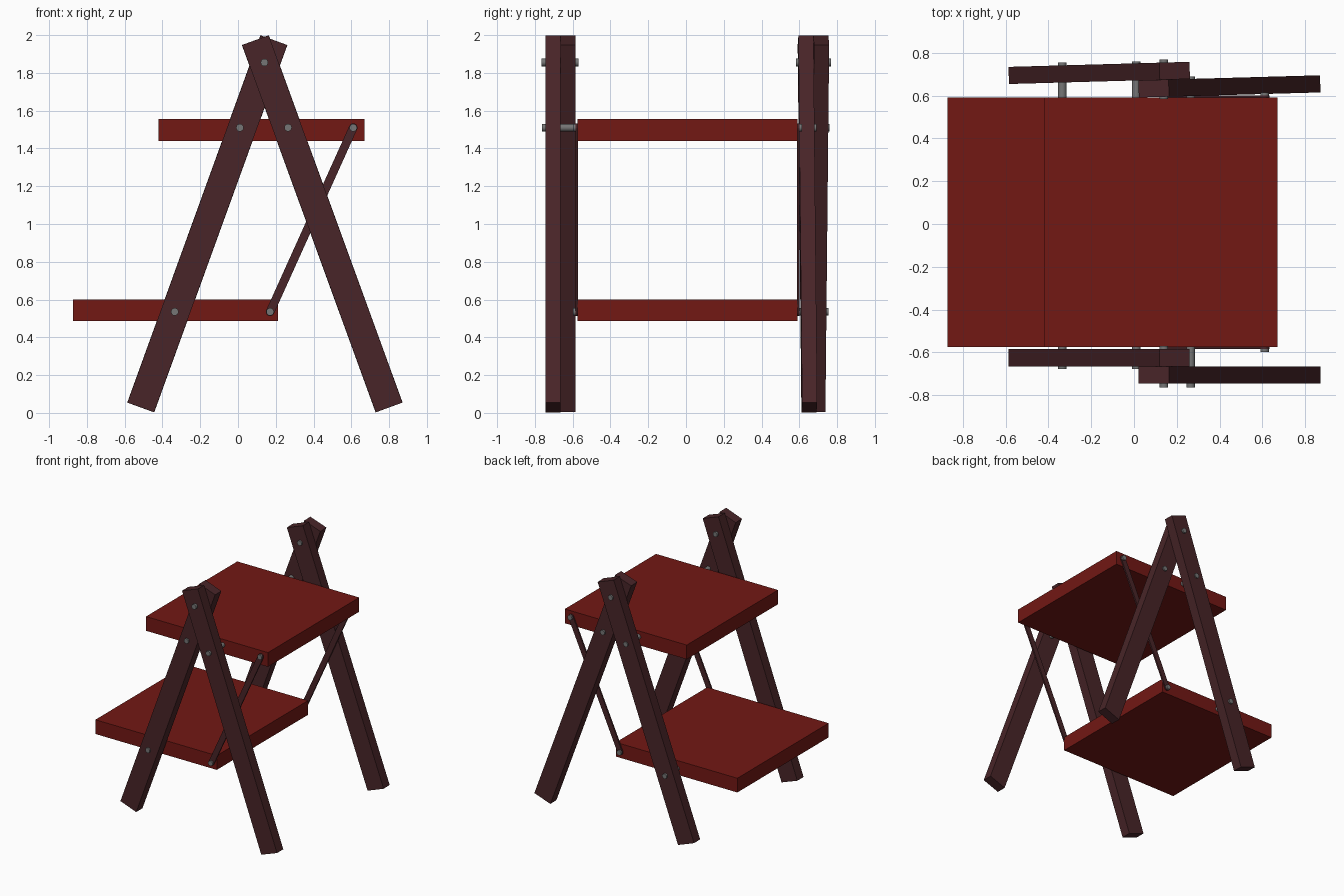
import bpy, bmesh, math
from mathutils import Matrix, Vector

if "Cube" in bpy.data.objects:
    bpy.data.objects.remove(bpy.data.objects["Cube"])


def material(name, color):
    m = bpy.data.materials.new(name)
    m.diffuse_color = (*color, 1)
    m.use_nodes = True
    m.node_tree.nodes["Principled BSDF"].inputs["Base Color"].default_value = m.diffuse_color
    return m


RED = material("red_paint", (0.17, 0.009, 0.007))
WOOD = material("dark_wood", (0.065, 0.018, 0.021))
STEEL = material("steel", (0.18, 0.18, 0.18))


def finish(bm, name, mat):
    bmesh.ops.recalc_face_normals(bm, faces=bm.faces)
    me = bpy.data.meshes.new(name)
    bm.to_mesh(me)
    bm.free()
    me.materials.append(mat)
    ob = bpy.data.objects.new(name, me)
    bpy.context.collection.objects.link(ob)
    return ob


def box(name, size, matrix, mat):
    bm = bmesh.new()
    bmesh.ops.create_cube(bm, size=1, matrix=matrix @ Matrix.Diagonal((*size, 1)))
    return finish(bm, name, mat)


def leg(name, bottom, top, y, yaw=0.0):
    """Square-ended bar between two xz points, optionally twisted about z."""
    dx, dz = top[0] - bottom[0], top[1] - bottom[1]
    center = Vector(((top[0] + bottom[0]) / 2, y, (top[1] + bottom[1]) / 2))
    m = (Matrix.Translation(center) @ Matrix.Rotation(yaw, 4, 'Z')
         @ Matrix.Rotation(math.atan2(dx, dz), 4, 'Y'))
    box(name, (0.15, 0.08, math.hypot(dx, dz)), m, WOOD)


def link_bar(name, a, b, y0, y1, r=0.0225):
    """Flat bar with rounded ends."""
    bm = bmesh.new()
    ang = math.atan2(b[1] - a[1], b[0] - a[0])
    pts = []
    for (x, z), start in ((b, ang - math.pi / 2), (a, ang + math.pi / 2)):
        for i in range(9):
            t = start + math.pi * i / 8
            pts.append(bm.verts.new((x + r * math.cos(t), y0, z + r * math.sin(t))))
    face = bm.faces.new(pts)
    ext = bmesh.ops.extrude_face_region(bm, geom=[face], use_keep_orig=True)
    verts = [g for g in ext["geom"] if isinstance(g, bmesh.types.BMVert)]
    bmesh.ops.translate(bm, verts=verts, vec=(0, y1 - y0, 0))
    finish(bm, name, WOOD)


def bolt(name, x, z, y0, y1):
    bm = bmesh.new()
    m = Matrix.Translation((x, (y0 + y1) / 2, z)) @ Matrix.Rotation(math.pi / 2, 4, 'X')
    bmesh.ops.create_cone(bm, cap_ends=True, segments=20, radius1=0.02,
                          radius2=0.02, depth=abs(y1 - y0), matrix=m)
    ob = finish(bm, name, STEEL)
    bpy.context.view_layer.objects.active = ob
    ob.select_set(True)
    bpy.ops.object.shade_smooth_by_angle()
    ob.select_set(False)


# Shelves
box("upper_shelf", (1.09, 1.165, 0.115), Matrix.Translation((0.125, 0.008, 1.498)), RED)
box("lower_shelf", (1.085, 1.165, 0.115), Matrix.Translation((-0.33, 0.008, 0.543)), RED)

# Crossed legs; the pair at the back is slightly twisted
left = ((-0.515, 0.029), (0.19, 1.973))
right = ((0.80, 0.029), (0.092, 1.973))
leg("front_left_leg", *left, -0.625)
leg("front_right_leg", *right, -0.705)
leg("back_left_leg", *left, 0.706, math.radians(1.6))
leg("back_right_leg", *right, 0.643, math.radians(1.6))

# Thin bars linking the two shelves
low, high = (0.17, 0.535), (0.61, 1.51)
link_bar("front_link_bar", low, high, -0.585, -0.573)
link_bar("back_link_bar", low, high, 0.588, 0.601)

# Bolts: x, z, front outer y, back outer y
bolts = {
    "apex": (0.14, 1.855, -0.765, 0.768),
    "upper_left": (0.01, 1.51, -0.677, 0.76),
    "upper_right": (0.265, 1.51, -0.763, 0.69),
    "lower_left": (-0.335, 0.535, -0.677, 0.755),
    "link_low": (*low, -0.597, 0.615),
    "link_high": (*high, -0.597, 0.615),
}
for n, (x, z, yf, yb) in bolts.items():
    bolt(n + "_front_bolt", x, z, yf, -0.57)
    bolt(n + "_back_bolt", x, z, 0.583, yb)
